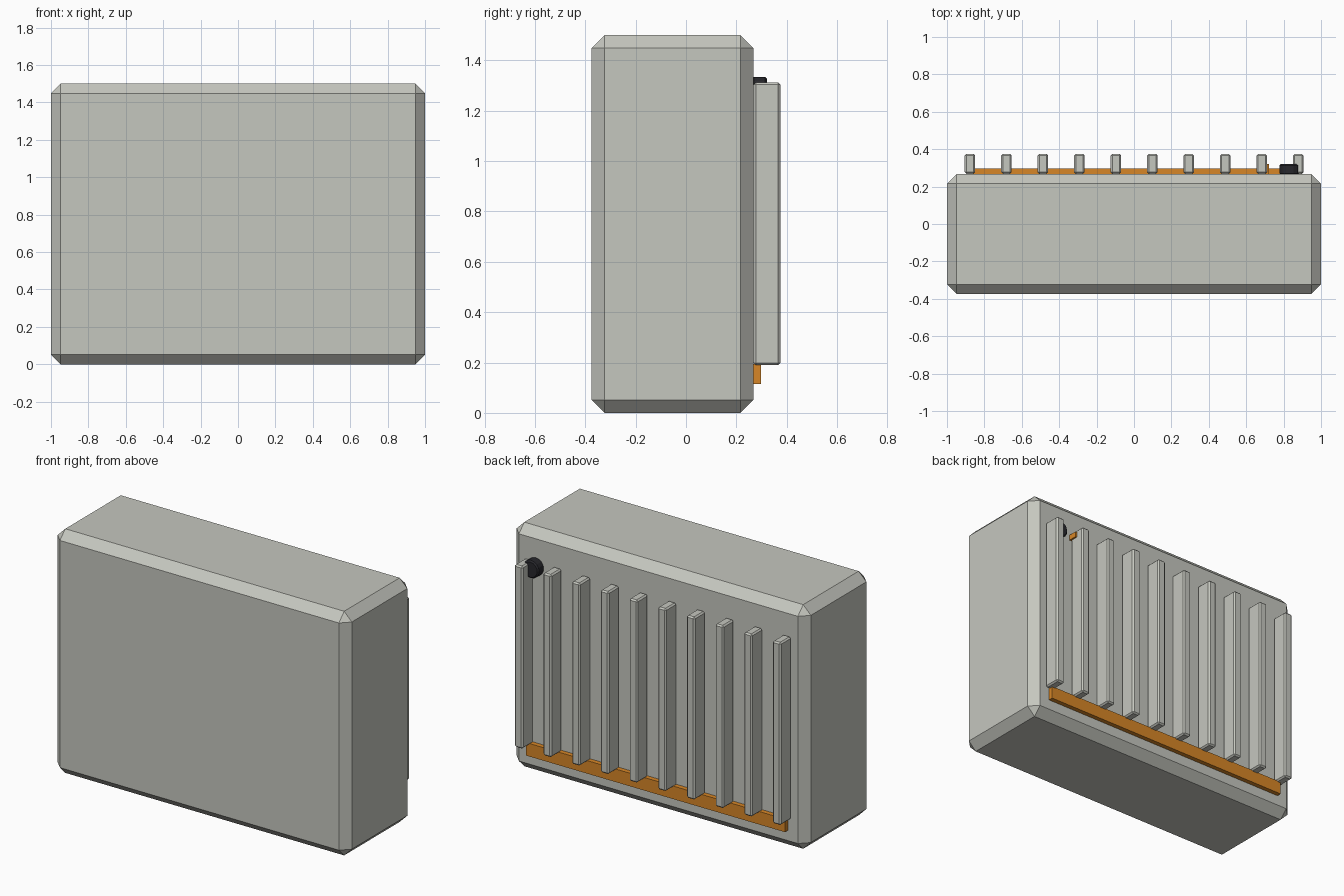
import bpy
from math import radians

if "Cube" in bpy.data.objects:
    bpy.data.objects.remove(bpy.data.objects["Cube"])


def material(name, rgb):
    mat = bpy.data.materials.new(name)
    mat.use_nodes = True
    color = (*rgb, 1)
    mat.diffuse_color = color
    mat.node_tree.nodes["Principled BSDF"].inputs["Base Color"].default_value = color
    return mat


GREY = material("warm grey paint", (0.56, 0.57, 0.52))
ORANGE = material("orange trim", (0.68, 0.24, 0.02))
BLACK = material("black plastic", (0.02, 0.02, 0.025))


def finish(obj, name, mat, bevel):
    obj.name = name
    obj.data.materials.append(mat)
    bpy.ops.object.transform_apply(location=False, rotation=True, scale=True)
    if bevel:
        mod = obj.modifiers.new("Chamfer", "BEVEL")
        mod.width = bevel
        mod.segments = 1
        mod.limit_method = "ANGLE"
        mod.angle_limit = radians(40)
    return obj


def box(name, low, high, mat, bevel=0):
    center = [(a + b) / 2 for a, b in zip(low, high)]
    bpy.ops.mesh.primitive_cube_add(size=1, location=center)
    obj = bpy.context.object
    obj.scale = [b - a for a, b in zip(low, high)]
    return finish(obj, name, mat, bevel)


# Chamfered main casing
BACK = 0.268
box("casing", (-1, -0.375, 0), (1, BACK, 1.5), GREY, 0.052)

# Row of vertical cooling fins on the back
FINS = 10
for i in range(FINS):
    x = -0.877 + i * 0.195
    box(f"cooling_fin_{i + 1}", (x - 0.028, BACK, 0.19),
        (x + 0.028, 0.375, 1.312), GREY, 0.009)

# Orange rail below the fins
box("lower_rail", (-0.88, BACK - 0.01, 0.115), (0.88, 0.297, 0.195), ORANGE)

# Round knob and its orange marker
bpy.ops.mesh.primitive_cylinder_add(vertices=16, radius=0.055, depth=0.06,
                                    location=(0.833, 0.292, 1.279),
                                    rotation=(radians(90), 0, 0))
finish(bpy.context.object, "knob", BLACK, 0.008)
box("knob_marker", (0.695, BACK - 0.01, 1.262), (0.722, 0.322, 1.296), ORANGE)
